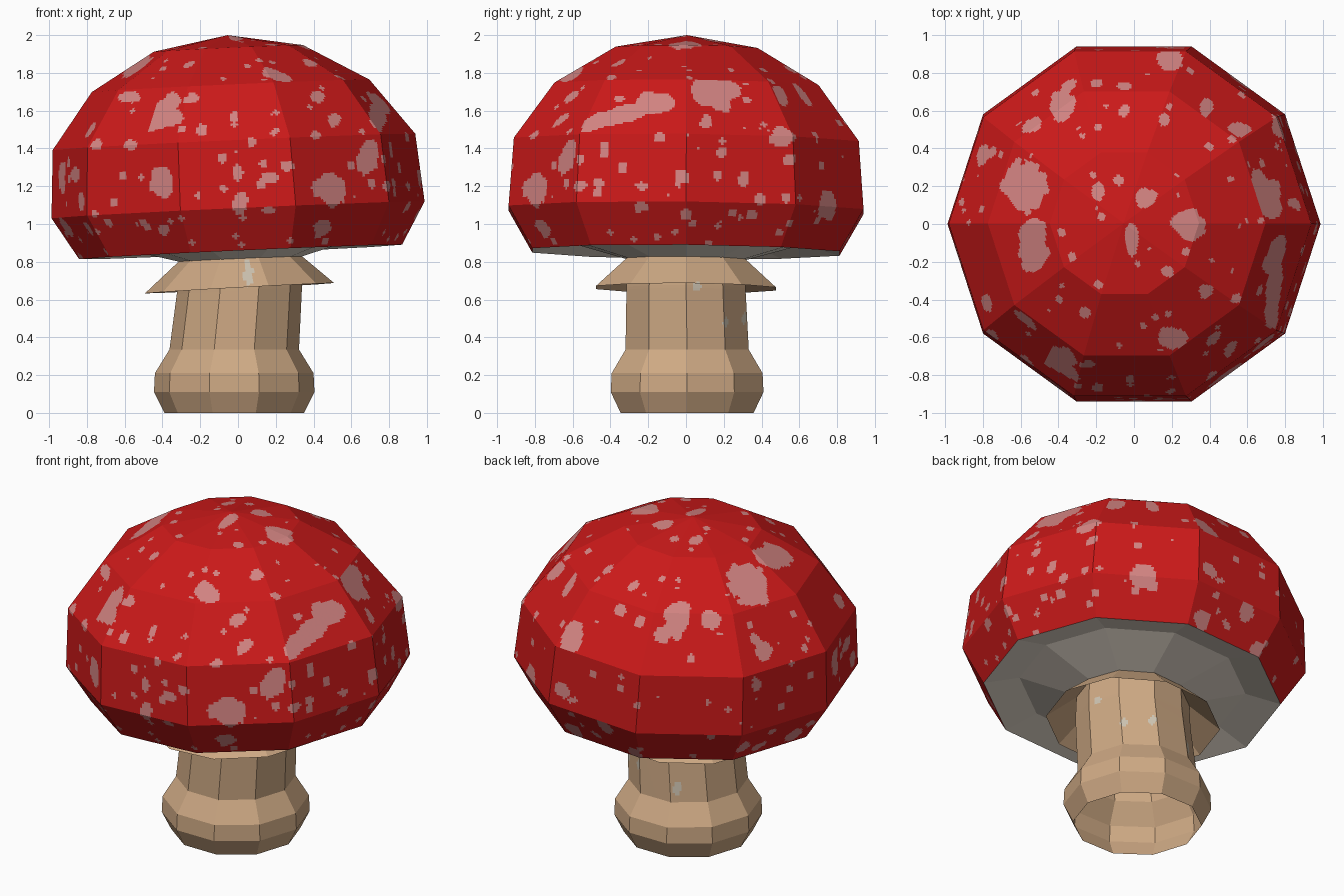
import bpy, bmesh, math, random
from mathutils import noise, kdtree

if "Cube" in bpy.data.objects:
    bpy.data.objects.remove(bpy.data.objects["Cube"])

random.seed(7)
SIDES = 10


def material(name, r, g, b):
    m = bpy.data.materials.new(name)
    lin = [((c / 255 + 0.055) / 1.055) ** 2.4 for c in (r, g, b)]
    m.diffuse_color = (*lin, 1)
    m.use_nodes = True
    m.node_tree.nodes["Principled BSDF"].inputs["Base Color"].default_value = m.diffuse_color
    return m


RED = material("cap red", 203, 25, 25)
PINK = material("spot pale pink", 211, 132, 130)
GREY = material("underside pale grey", 238, 227, 213)
TAN = material("stem tan", 206, 169, 132)
PALE = material("stem speck grey", 206, 196, 178)


def revolve(name, profile, place, step, across, mats):
    """Ten-sided lathe; flat facets are gridded so spots can be coloured.
    Returns the bmesh and the profile segment number of every face."""
    bm = bmesh.new()
    seg_layer = bm.faces.layers.int.new("segment")
    rows, segs = [], []
    for k in range(len(profile) - 1):
        (r0, z0), (r1, z1) = profile[k], profile[k + 1]
        n = max(1, round(math.hypot(r1 - r0, z1 - z0) / step[k]))
        for i in range(n):
            rows.append((r0 + (r1 - r0) * i / n, z0 + (z1 - z0) * i / n))
            segs.append(k)
    rows.append(profile[-1])
    grid = []
    for r, z in rows:
        ring = []
        for s in range(SIDES):
            a, b = (2 * math.pi * t / SIDES for t in (s, s + 1))
            for j in range(across):
                f = j / across
                x = r * (math.cos(a) * (1 - f) + math.cos(b) * f)
                y = r * (math.sin(a) * (1 - f) + math.sin(b) * f)
                ring.append(bm.verts.new(place(x, y, z)))
        grid.append(ring)
    n = SIDES * across
    for i in range(len(rows) - 1):
        for j in range(n):
            q = (j + 1) % n
            f = bm.faces.new((grid[i][j], grid[i][q], grid[i + 1][q], grid[i + 1][j]))
            f[seg_layer] = segs[i]
    bmesh.ops.remove_doubles(bm, verts=bm.verts, dist=1e-5)
    bm.normal_update()
    mesh = bpy.data.meshes.new(name)
    for m in mats:
        mesh.materials.append(m)
    bpy.context.collection.objects.link(bpy.data.objects.new(name, mesh))
    return bm, seg_layer, mesh


def in_blob(u, v, wobble, spots):
    return any(((u - a) / ru) ** 2 + ((v - b) / rv) ** 2 + wobble < 1
               for a, b, ru, rv in spots)


# Main spots as seen from each side: centre and two radii
FRONT = [(-.375, 1.565, .08, .06), (-.40, 1.22, .07, .08), (.69, 1.37, .055, .075),
         (.74, 1.58, .045, .09), (.49, 1.18, .075, .08), (.01, 1.11, .04, .06),
         (-.57, 1.67, .06, .03), (.17, 1.245, .045, .03), (-.19, 1.5, .03, .035),
         (.45, .98, .045, .045), (.42, 1.67, .04, .03), (-.86, 1.26, .025, .04),
         (.07, 1.43, .025, .03), (0, 1.27, .025, .045), (-.24, 1.67, .03, .03),
         (.26, 1.31, .04, .025), (.41, 1.47, .03, .025), (.51, 1.55, .03, .035),
         (-.75, 1.42, .03, .03), (-.57, 1.42, .035, .025), (.16, 1.07, .035, .02),
         (.79, 1.2, .02, .03), (-.02, 1.57, .02, .03), (-.39, .97, .03, .03)]
RIGHT = [(-.16, 1.64, .11, .06), (.15, 1.70, .13, .08), (.5, 1.46, .07, .055),
         (-.81, 1.19, .05, .07), (-.635, 1.32, .045, .06), (.75, 1.1, .05, .08),
         (-.43, 1.56, .04, .04), (.31, 1.24, .03, .04), (-.02, 1.25, .04, .04),
         (.1, 1.53, .03, .03), (.55, 1.34, .035, .03), (.19, 1.38, .03, .025),
         (-.14, 1.46, .03, .025), (-.46, 1.22, .03, .025), (.39, 1.13, .035, .03),
         (-.25, 1.09, .03, .03), (0, 1.05, .03, .03), (.35, 1.05, .03, .03),
         (-.23, 1.2, .035, .025), (-.3, 1.58, .03, .04)]
TOP = [(-.58, .21, .12, .13), (-.53, -.11, .08, .14), (.29, 0, .09, .08),
       (.06, .14, .05, .06), (-.01, -.08, .035, .08), (-.19, .17, .03, .05),
       (-.38, .63, .06, .09), (.19, .87, .07, .06), (.2, -.6, .08, .06),
       (.38, -.35, .035, .03), (.56, .5, .06, .035), (.74, .18, .04, .06),
       (.16, .55, .03, .03), (-.26, -.47, .03, .03), (.18, -.25, .035, .03),
       (-.05, .6, .03, .035), (.38, .62, .035, .05), (-.39, -.72, .08, .07)]


# Cap: slightly tilted and leaning dome with recessed grey underside
def cap_place(x, y, z):
    return (x - 0.06 * (z - 1.08), y + 0.004 * (z - 1), z + 0.045 * x - 0.01 * y)


FINE = .014
bm, seg, mesh = revolve(
    "cap",
    [(.31, .81), (.65, .905), (.855, .852), (.988, 1.075), (.96, 1.435),
     (.735, 1.732), (.395, 1.93), (0, 2.0)],
    cap_place, [1, 1] + [FINE] * 5, 40, [RED, PINK, GREY])

# Scattered small spots everywhere, larger ones on the back and left
skin = [f for f in bm.faces if f[seg] > 1]
areas = [f.calc_area() for f in skin]
scatter = [(f.calc_center_median(), random.uniform(.01, .027))
           for f in random.choices(skin, areas, k=190)]
for f in random.choices(skin, areas, k=85):
    n = f.normal
    if (n.x < -.3 or n.y > .3) and n.z < .7 and n.x < .4 and n.y > -.4:
        scatter.append((f.calc_center_median(), random.uniform(.03, .065)))
tree = kdtree.KDTree(len(scatter))
for i, (p, r) in enumerate(scatter):
    tree.insert(p, i)
tree.balance()

for f in bm.faces:
    if f[seg] < 2:
        f.material_index = 2
        continue
    c, n = f.calc_center_median(), f.normal
    w = 0.6 * noise.noise(c * 16)
    hit = ((n.y < -.2 and n.z < .75 and in_blob(c.x, c.z, w, FRONT))
           or (n.x > .2 and n.z < .75 and in_blob(c.y, c.z, w, RIGHT))
           or (n.z > .45 and in_blob(c.x, c.y, w, TOP))
           or any((d / scatter[i][1]) ** 2 + w < 1 for _, i, d in tree.find_range(c, .09)))
    f.material_index = 1 if hit else 0
bm.to_mesh(mesh)
bm.free()


# Stem: open, bulbous base, slim shaft and hollow flared collar, leaning with the cap
def stem_place(x, y, z):
    t = min(1, max(0, (z - .335) / .32))
    return (x - .02 + .028 * t, y + .006 * (1 - t), z + t * (.055 * x - .008 * y))


bm, seg, mesh = revolve(
    "stem",
    [(.37, 0), (.425, .11), (.42, .21), (.343, .335), (.331, .66), (.325, .80),
     (.501, .66), (.315, .825)],
    stem_place, [1, 1, 1, .014, .014, 1, .014], 16, [TAN, PALE])
for f in bm.faces:
    c, n = f.calc_center_median(), f.normal
    w = 0.5 * noise.noise(c * 18)
    front = n.y < -.3 and in_blob(c.x, c.z, w, [(.055, .74, .025, .07)])
    right = n.x > .3 and in_blob(c.y, c.z, w, [(.06, .67, .03, .025), (.21, .48, .015, .025)])
    back = n.y > .3 and in_blob(c.x, c.z, w, [(.12, .5, .018, .03), (-.15, .42, .02, .045)])
    f.material_index = 1 if front or right or back else 0
bm.to_mesh(mesh)
bm.free()
